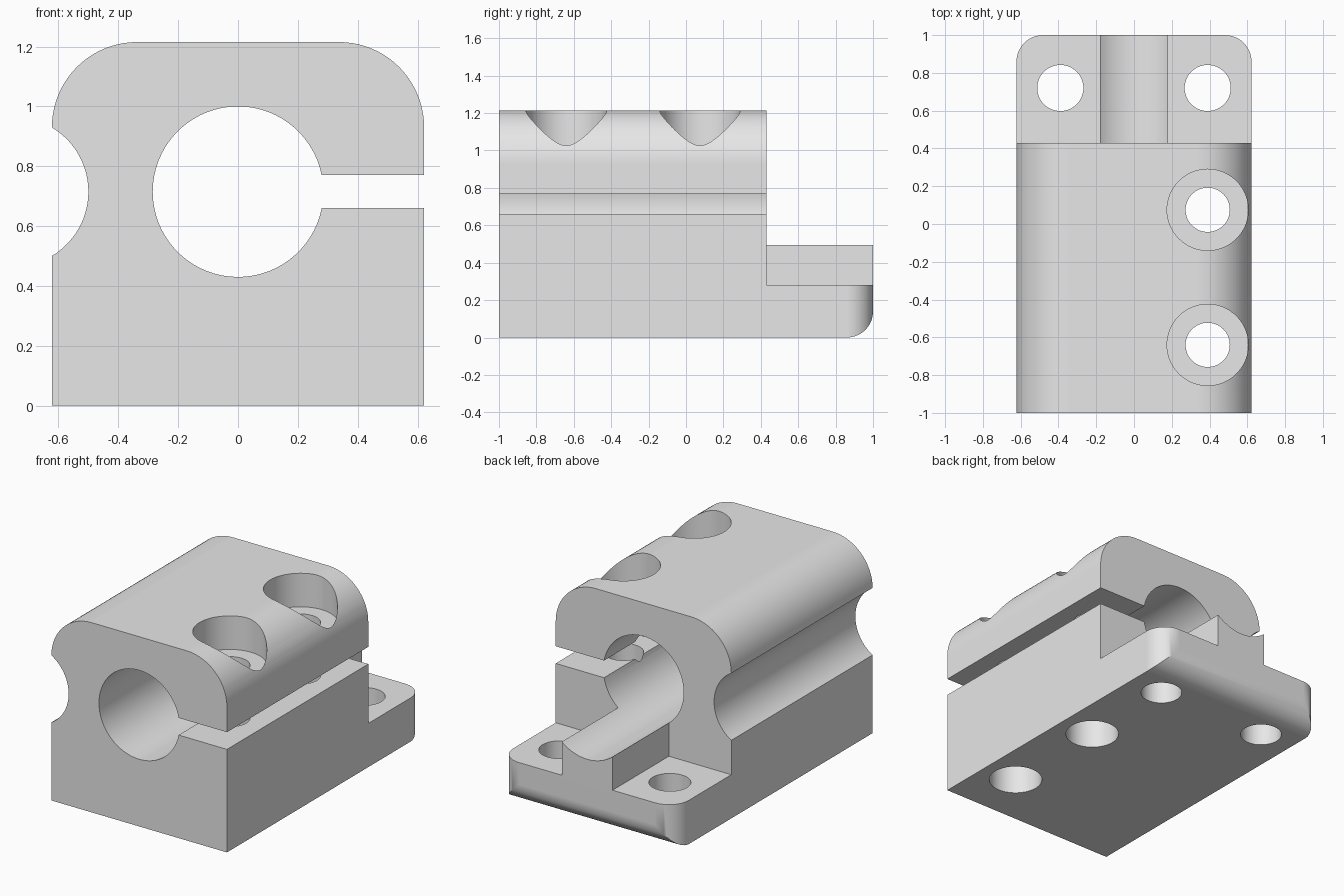
import bpy
import bmesh
from math import cos, sin, asin, acos, degrees, radians
from mathutils import Matrix

cube = bpy.data.objects.get("Cube")
if cube:
    bpy.data.objects.remove(cube, do_unlink=True)

HALF_W, TOP, BACK = 0.622, 1.215, 1.0
BORE_R, BORE_Z, SLOT = 0.285, 0.715, 0.055
BODY_END, FLANGE_Z, RIB_X = 0.43, 0.28, 0.18


def arc(cx, cz, r, start, end, steps):
    """Points on an arc, angles in degrees."""
    angles = [radians(start + (end - start) * i / steps) for i in range(steps + 1)]
    return [(cx + r * cos(a), cz + r * sin(a)) for a in angles]


def finish(name, bm):
    bmesh.ops.recalc_face_normals(bm, faces=bm.faces)
    mesh = bpy.data.meshes.new(name)
    bm.to_mesh(mesh)
    bm.free()
    obj = bpy.data.objects.new(name, mesh)
    bpy.context.collection.objects.link(obj)
    return obj


def prism(name, profile, y0, y1):
    """Extrude an x-z profile along y."""
    bm = bmesh.new()
    face = bm.faces.new([bm.verts.new((x, y0, z)) for x, z in profile])
    new = bmesh.ops.extrude_face_region(bm, geom=[face])["geom"]
    verts = [v for v in new if isinstance(v, bmesh.types.BMVert)]
    bmesh.ops.translate(bm, verts=verts, vec=(0, y1 - y0, 0))
    return finish(name, bm)


def drill(name, x, y, steps, sides=64):
    """Stepped round cutter: steps are (radius, bottom, top), stacked upward."""
    bm = bmesh.new()
    rings = []
    for r, z0, z1 in steps:
        for z in (z0, z1):
            rings.append([bm.verts.new((x + px, y + py, z))
                          for px, py in arc(0, 0, r, 0, 360, sides)[:-1]])
    for low, high in zip(rings, rings[1:]):
        for i in range(sides):
            j = (i + 1) % sides
            bm.faces.new((low[i], low[j], high[j], high[i]))
    bm.faces.new(rings[0])
    bm.faces.new(rings[-1])
    return finish(name, bm)


def cut(target, cutter):
    cutter.hide_render = True
    mod = target.modifiers.new("cut", 'BOOLEAN')
    mod.operation = 'DIFFERENCE'
    mod.solver = 'EXACT'
    mod.object = cutter
    bpy.context.view_layer.objects.active = target
    bpy.ops.object.modifier_apply(modifier=mod.name)
    bpy.data.objects.remove(cutter, do_unlink=True)


# Clamp section: split bore, rounded top and a side groove
gap = degrees(asin(SLOT / BORE_R))
round_x, round_z = HALF_W - BORE_R, TOP - BORE_R
groove = degrees(acos((0.75 - HALF_W) / 0.25))
profile = [(-HALF_W, 0), (HALF_W, 0), (HALF_W, BORE_Z - SLOT)]
profile += arc(0, BORE_Z, BORE_R, -gap, gap - 360, 64)
profile += [(HALF_W, BORE_Z + SLOT)]
profile += arc(round_x, round_z, BORE_R, 0, 90, 20)
profile += arc(-round_x, round_z, BORE_R, 90, 180, 20)
profile += arc(-0.75, BORE_Z, 0.25, groove, -groove, 28)[1:]
block = prism("clamp_block", profile, -1, BACK)

# Rear flange: cut away the upper part, leaving the cradle rib
relief = [(-1, FLANGE_Z), (-RIB_X, FLANGE_Z), (-RIB_X, 0.6), (RIB_X, 0.6),
          (RIB_X, FLANGE_Z), (1, FLANGE_Z), (1, 2), (-1, 2)]
cut(block, prism("flange_cutter", relief, BODY_END, 1.2))

# Rounded vertical corners of the flange
bm = bmesh.new()
bm.from_mesh(block.data)
corners = [e for e in bm.edges
           if all(v.co.y > 0.99 and abs(v.co.x) > HALF_W - 0.01 for v in e.verts)]
bmesh.ops.bevel(bm, geom=corners, offset=0.14, segments=12, profile=0.5,
                affect='EDGES')
bm.to_mesh(block.data)
bm.free()

# Flange mounting holes
for side in (-1, 1):
    cut(block, drill("mount_cutter", side * 0.39, 0.72, [(0.122, -0.1, 0.4)]))

# Clamp screw holes: bottom pocket, clearance hole, head counterbore
for y in (-0.64, 0.075):
    cut(block, drill("screw_cutter", 0.39, y,
                     [(0.158, -0.1, 0.33), (0.117, 0.33, 1.0), (0.215, 1.0, 1.4)]))

# Material
grey = bpy.data.materials.new("light_grey")
grey.use_nodes = True
colour = (0.8, 0.8, 0.8, 1)
grey.diffuse_color = colour
grey.node_tree.nodes["Principled BSDF"].inputs["Base Color"].default_value = colour
block.data.materials.clear()
block.data.materials.append(grey)

# Smooth curves, sharp edges
bpy.ops.object.select_all(action='DESELECT')
block.select_set(True)
bpy.context.view_layer.objects.active = block
bpy.ops.object.shade_smooth_by_angle(angle=radians(30))
weighted = block.modifiers.new("weighted_normals", 'WEIGHTED_NORMAL')
weighted.keep_sharp = True
